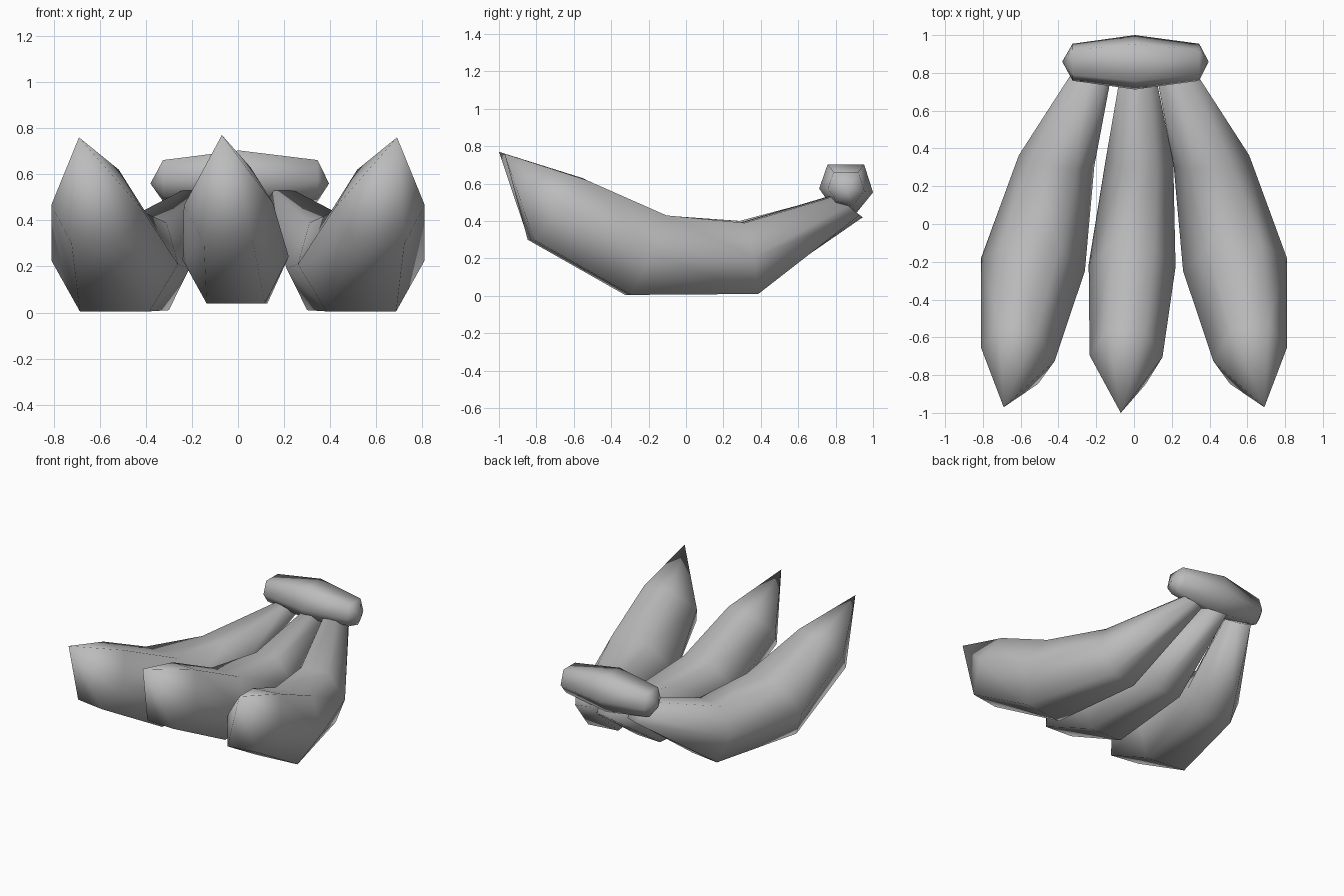
import bpy

cube = bpy.data.objects.get("Cube")
if cube:
    bpy.data.objects.remove(cube, do_unlink=True)

grey = bpy.data.materials.new("soft_grey")
grey.use_nodes = True
grey.diffuse_color = (0.5, 0.5, 0.5, 1)
grey.node_tree.nodes["Principled BSDF"].inputs["Base Color"].default_value = (0.5, 0.5, 0.5, 1)


def skin(name, rings, start, end=None):
    """Join six-sided rings, with a point at the start and a point or flat cap at the end."""
    n = len(rings[0])
    verts = [v for ring in rings for v in ring] + [start]
    tip = len(verts) - 1
    last = tip - n
    faces = []
    for i in range(n):
        j = (i + 1) % n
        faces.append((tip, i, j))
        for k in range(0, last, n):
            faces.append((k + i, k + n + i, k + n + j, k + j))
        if end:
            faces.append((last + j, last + i, tip + 1))
    if end:
        verts.append(end)
    else:
        faces.append(tuple(range(last, tip)))
    mesh = bpy.data.meshes.new(name)
    mesh.from_pydata(verts, [], faces)
    mesh.materials.append(grey)
    obj = bpy.data.objects.new(name, mesh)
    bpy.context.collection.objects.link(obj)
    # consistent outward normals and smooth shading
    bpy.ops.object.select_all(action='DESELECT')
    obj.select_set(True)
    bpy.context.view_layer.objects.active = obj
    bpy.ops.object.mode_set(mode='EDIT')
    bpy.ops.mesh.select_all(action='SELECT')
    bpy.ops.mesh.normals_make_consistent(inside=False)
    bpy.ops.object.mode_set(mode='OBJECT')
    bpy.ops.object.shade_smooth()
    return obj


# hexagon corners: (across -1..1, up 0..1)
HEX = [(-1, .48), (-.5, 1), (.5, 1), (1, .52), (.55, 0), (-.55, 0)]


def fruit(name, tip, sections, skew, side=1):
    """Sections: centre x, half width, (top y, z), (bottom y, z)."""
    rings = []
    for x, w, top, low in sections:
        rings.append([(side * (x + w * u),
                       low[0] + (top[0] - low[0]) * t + skew * u,
                       low[1] + (top[1] - low[1]) * t) for u, t in HEX])
    return skin(name, rings, (side * tip[0], tip[1], tip[2]))


# middle fruit
fruit("middle_fruit", (-.07, -1, .77), [
    (-.042, .193, (-.56, .63), (-.84, .31)),
    (-.01, .23, (-.13, .43), (-.31, .04)),
    (.03, .178, (.29, .40), (.39, .04)),
    (.022, .08, (.78, .53), (.94, .42))], -.01)

# outer fruits, mirrored
for name, side in (("left_fruit", 1), ("right_fruit", -1)):
    fruit(name, (.69, -.97, .76), [
        (.615, .195, (-.55, .62), (-.83, .30)),
        (.535, .275, (-.12, .43), (-.31, .005)),
        (.41, .2, (.30, .39), (.37, .01)),
        (.2, .085, (.77, .53), (.91, .43))], .03, side)

# stem joining the fruits: a hexagonal bar swelling in the middle
PROFILE = [(-.1, .13), (.095, .13), (.143, -.02), (.05, -.135), (-.075, -.1), (-.145, 0)]
bar = [[(x, .857 + y * s, .573 + z * s) for y, z in PROFILE]
       for x, s in ((-.325, .68), (.005, 1), (.345, .68))]
skin("stem", bar, (-.38, .86, .56), (.395, .86, .56))
